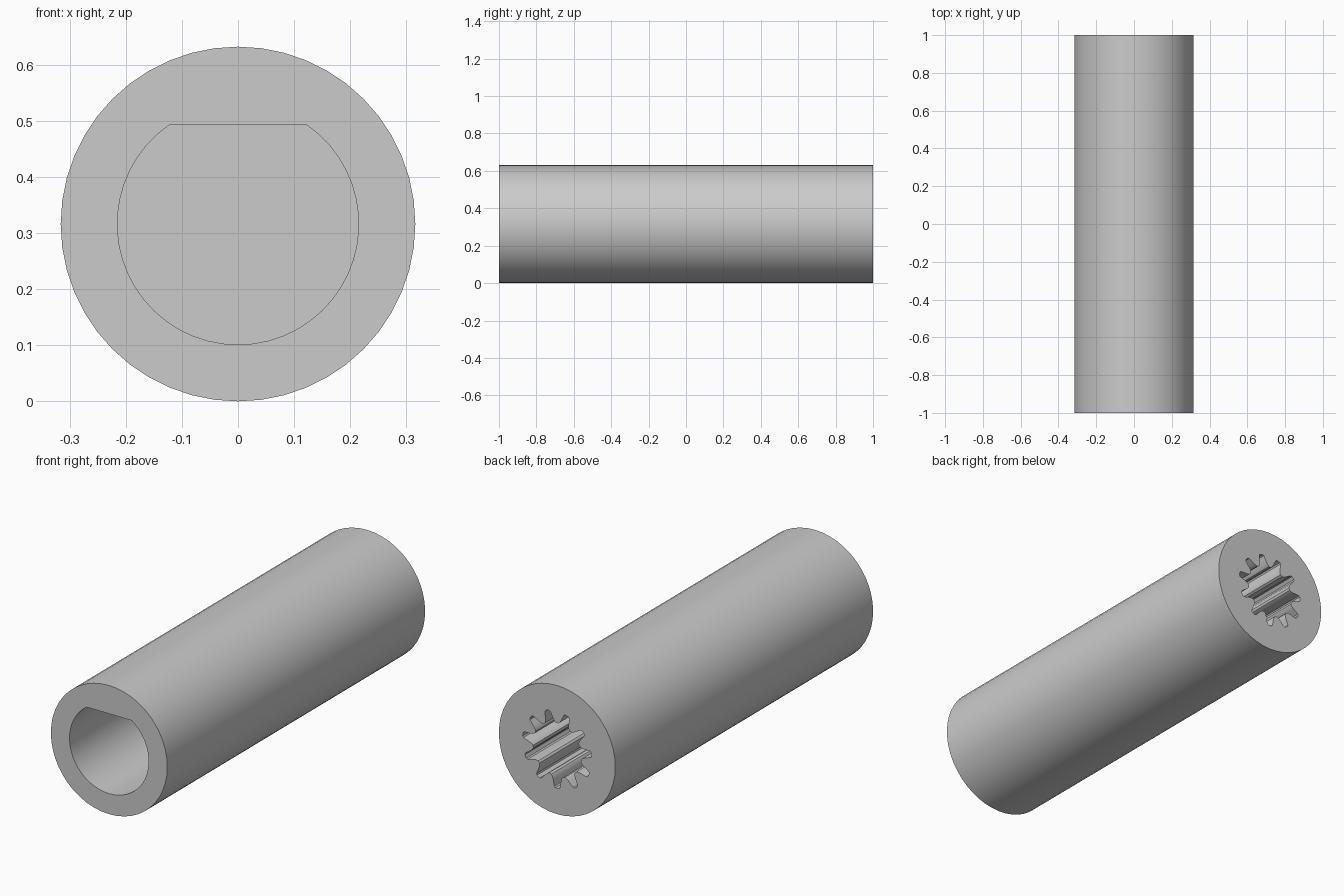
import bpy
import bmesh
import math

if "Cube" in bpy.data.objects:
    bpy.data.objects.remove(bpy.data.objects["Cube"], do_unlink=True)

RADIUS = 0.316
HALF_LENGTH = 1.0


def polar(r, a):
    return (r * math.cos(a), r * math.sin(a))


def circle_profile(r, sides):
    return [polar(r, math.tau * i / sides) for i in range(sides)]


def d_profile(r, flat_height, sides):
    # Round bore with a flat on its upper side
    start = math.pi - math.asin(flat_height / r)
    sweep = math.pi + 2 * math.asin(flat_height / r)
    return [polar(r, start + sweep * i / sides) for i in range(sides + 1)]


def spline_profile(teeth):
    # Half of one groove: fraction of the pitch, radius; mirrored for the rest
    half = [(0.08, 0.188), (0.14, 0.183), (0.19, 0.168), (0.24, 0.152),
            (0.32, 0.138), (0.42, 0.131)]
    groove = [(-f, r) for f, r in reversed(half)] + half
    pitch = math.tau / teeth
    return [polar(r, -math.pi / 2 + (k + f) * pitch)
            for k in range(teeth) for f, r in groove]


def ring(bm, profile, y):
    verts = [bm.verts.new((x, y, z + RADIUS)) for x, z in profile]
    edges = [bm.edges.new((v, verts[i - 1])) for i, v in enumerate(verts)]
    return verts, edges


def wall(bm, a, b):
    for i in range(len(a)):
        bm.faces.new((a[i - 1], a[i], b[i], b[i - 1]))


def blind_bore(bm, profile, y_open, y_floor):
    mouth, mouth_edges = ring(bm, profile, y_open)
    floor, floor_edges = ring(bm, profile, y_floor)
    wall(bm, mouth, floor)
    bmesh.ops.triangle_fill(bm, use_beauty=True, edges=floor_edges,
                            normal=(0, 1, 0))
    return mouth_edges


bm = bmesh.new()

# Outer sleeve
outer = circle_profile(RADIUS, 48)
front, front_edges = ring(bm, outer, -HALF_LENGTH)
back, back_edges = ring(bm, outer, HALF_LENGTH)
wall(bm, front, back)

# Flatted socket in the front, splined socket in the back
front_hole = blind_bore(bm, d_profile(0.215, 0.177, 40), -HALF_LENGTH, 0.1)
back_hole = blind_bore(bm, spline_profile(11), HALF_LENGTH, 0.25)

# End faces around the sockets
for rim, hole in ((front_edges, front_hole), (back_edges, back_hole)):
    bmesh.ops.triangle_fill(bm, use_beauty=True, edges=rim + hole,
                            normal=(0, 1, 0))
bmesh.ops.recalc_face_normals(bm, faces=bm.faces[:])

mesh = bpy.data.meshes.new("coupling_sleeve")
bm.to_mesh(mesh)
bm.free()
sleeve = bpy.data.objects.new("coupling_sleeve", mesh)
bpy.context.collection.objects.link(sleeve)

# Plain grey material
grey = bpy.data.materials.new("plain_grey")
grey.use_nodes = True
colour = (0.6, 0.6, 0.6, 1.0)
grey.diffuse_color = colour
grey.node_tree.nodes["Principled BSDF"].inputs["Base Color"].default_value = colour
mesh.materials.append(grey)

bpy.ops.object.select_all(action="DESELECT")
sleeve.select_set(True)
bpy.context.view_layer.objects.active = sleeve
bpy.ops.object.shade_smooth_by_angle(angle=math.radians(35))
